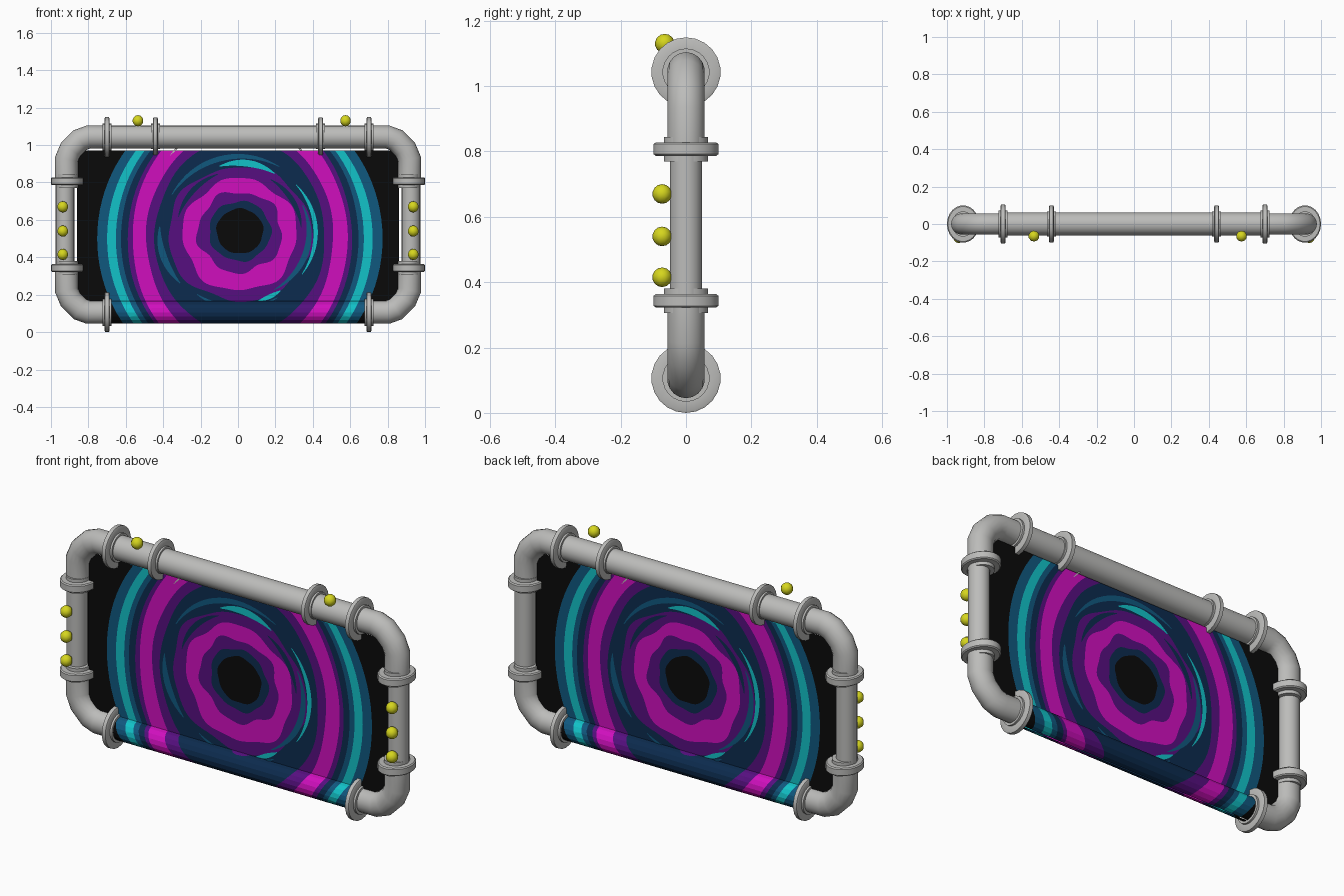
import bpy, bmesh, math
from mathutils import Vector

if "Cube" in bpy.data.objects:
    bpy.data.objects.remove(bpy.data.objects["Cube"])

def lin(h):
    c = [int(h[i:i + 2], 16) / 255 for i in (0, 2, 4)]
    return [x / 12.92 if x <= .04045 else ((x + .055) / 1.055) ** 2.4 for x in c] + [1]

COLOURS = {"grey": "bcbcba", "yellow": "d6d61e", "black": "0a0a0a", "navy": "0c2b4e",
           "teal": "10587f", "cyan": "12c2c8", "purple": "560f80", "magenta": "d00fbe"}
NAMES = list(COLOURS)
MATS = []
for n, h in COLOURS.items():
    m = bpy.data.materials.new(n)
    m.diffuse_color = lin(h)
    m.use_nodes = True
    m.node_tree.nodes["Principled BSDF"].inputs["Base Color"].default_value = m.diffuse_color
    MATS.append(m)

def finish(name, bm, mats, smooth=True):
    me = bpy.data.meshes.new(name)
    bm.to_mesh(me)
    bm.free()
    for m in mats:
        me.materials.append(m)
    ob = bpy.data.objects.new(name, me)
    bpy.context.collection.objects.link(ob)
    if smooth:
        bpy.ops.object.select_all(action='DESELECT')
        ob.select_set(True)
        bpy.context.view_layer.objects.active = ob
        bpy.ops.object.shade_smooth_by_angle(angle=math.radians(35))
    return ob

def tube(name, pts, sides=18):
    """Sweep along (x, z, in-plane radius, y radius) points lying in the y = 0 plane."""
    bm = bmesh.new()
    rings = []
    for i, (x, z, ra, rb) in enumerate(pts):
        dirs = []
        for a, b in ((i - 1, i), (i, i + 1)):
            if a >= 0 and b < len(pts):
                d = Vector((pts[b][0] - pts[a][0], pts[b][1] - pts[a][1]))
                if d.length > 1e-6:
                    dirs.append(d.normalized())
        t = sum(dirs, Vector((0, 0))).normalized()
        k = ra / max(.5, t.dot(dirs[0]))
        rings.append([bm.verts.new((x - t.y * k * math.cos(u), rb * math.sin(u), z + t.x * k * math.cos(u)))
                      for u in (2 * math.pi * j / sides for j in range(sides))])
    for a, b in zip(rings, rings[1:]):
        for j in range(sides):
            q = (j + 1) % sides
            bm.faces.new((a[j], a[q], b[q], b[j]))
    bm.faces.new(rings[0])
    bm.faces.new(rings[-1])
    bmesh.ops.recalc_face_normals(bm, faces=bm.faces)
    return finish(name, bm, [MATS[0]])

TOP, BOT, R, SX = 1.043, .106, .062, .917
MID = (TOP + BOT) / 2

def flange(name, x, z, vertical, ra, rb):
    # thick disc with a small collar on each face
    prof = [(-.034, .68), (-.019, .68), (-.0185, .94), (-.014, 1), (.014, 1), (.0185, .94), (.019, .68), (.034, .68)]
    tube(name, [(x + (0 if vertical else d * .7), z + (d * 1.1 if vertical else 0), ra * s, rb * s)
                for d, s in prof], 22)

# pipe frame
tube("top_pipe", [(-.70, TOP, R, R), (.70, TOP, R, R)])
for sx, side in ((-1, "left"), (1, "right")):
    tube(side + "_pipe", [(sx * .925, .34, .05, .05), (sx * .925, .81, .05, .05)])
    flange(side + "_top_inner_flange", sx * .442, TOP + .004, False, .1, .1)
    for sz, lev in ((-1, "bottom"), (1, "top")):
        path = [(.70, .4685), (.80, .4685), (.845, .452), (.895, .402), (SX, .35), (SX, .235)]
        tube(f"{side}_{lev}_elbow", [(sx * x, MID + sz * z, .061, .058) for x, z in path])
        flange(f"{side}_{lev}_flange", sx * .70, MID + sz * .4685, False, .106, .106)
        flange(f"{side}_{lev}_side_flange", sx * .914, .575 + sz * .232, True, .086, .1)

# yellow bulbs
bulbs = [(-.535, -.065, 1.13), (.575, -.065, 1.13)] + [(s * .937, -.073, z) for s in (-1, 1) for z in (.415, .54, .67)]
for i, p in enumerate(bulbs):
    bm = bmesh.new()
    bmesh.ops.create_uvsphere(bm, u_segments=10, v_segments=7, radius=.03)
    bmesh.ops.translate(bm, verts=bm.verts, vec=p)
    finish(f"bulb_{i + 1}", bm, [MATS[1]])

# swirl rings from the centre out: colour, x radius, z radius, centre z, wobble
RINGS = [("black", .125, .12, .54, .02), ("navy", .165, .16, .54, .03),
         ("purple", .225, .215, .535, .05), ("magenta", .305, .30, .52, .035),
         ("purple", .385, .36, .525, .025), ("navy", .455, .52, .51, .008),
         ("purple", .50, .59, .50, .006), ("magenta", .575, .685, .50, .003),
         ("purple", .60, .70, .50, .002), ("navy", .635, .718, .50, .002),
         ("teal", .663, .735, .50, 0), ("cyan", .71, .757, .50, 0),
         ("teal", .763, .79, .50, 0), ("black", 1.3, 1.3, .50, 0)]
# curved streaks: colour, x radius, z radius, start and end angle, half width
STREAKS = [("cyan", .405, .385, -35, 42, .012), ("teal", .37, .35, -60, 25, .016),
           ("cyan", .35, .375, 58, 108, .018), ("teal", .42, .41, 60, 150, .014),
           ("teal", .43, .40, 175, 222, .018), ("navy", .34, .335, 110, 165, .014),
           ("teal", .40, .40, 235, 300, .014), ("cyan", .38, .375, 285, 305, .012),
           ("navy", .33, .33, 5, 60, .014), ("grey", .515, .60, 125, 137, .004),
           ("grey", .515, .60, 312, 322, .004)]
SEG = 96

def portal(name, turn):
    bm = bmesh.new()
    prev = None
    for i, (col, rx, rz, zc, w) in enumerate(RINGS):
        ring = []
        for j in range(SEG):
            a = 2 * math.pi * j / SEG
            s = 1 + w * (math.sin(5 * a + 2 * i) + .6 * math.sin(9 * a + i))
            ring.append(bm.verts.new((.01 + rx * s * math.cos(a), 0, zc + rz * s * math.sin(a))))
        if prev is None:
            faces = [bm.faces.new(ring)]
        else:
            faces = [bm.faces.new((prev[j], ring[j], ring[(j + 1) % SEG], prev[(j + 1) % SEG])) for j in range(SEG)]
        for f in faces:
            f.material_index = NAMES.index(col)
        prev = ring

    def cut(co, no, clear):
        bmesh.ops.bisect_plane(bm, geom=bm.verts[:] + bm.edges[:] + bm.faces[:], dist=1e-5,
                               plane_co=co, plane_no=no, clear_outer=clear)
    # trim to the frame
    for s in (-1, 1):
        cut((s * .862, 0, 0), (s, 0, 0), True)
        cut((s * .80, 0, .09), (s, 0, -1), True)
        cut((s * .70, 0, 0), (s, 0, 0), False)
    cut((0, 0, .972), (0, 0, 1), True)
    cut((0, 0, BOT - .06), (0, 0, -1), True)
    # round the lower strip into half of the bottom pipe
    for k in range(-3, 5):
        cut((0, 0, BOT + .06 * math.sin(k * math.pi / 8)), (0, 0, 1), False)
    for v in bm.verts:
        h = .06 ** 2 - (v.co.z - BOT) ** 2
        v.co.y = -.003
        if v.co.z < BOT + .06 and abs(v.co.x) < .7005 and h > 0:
            v.co.y = -max(.003, math.sqrt(h))
    # tapered streak plates just proud of the rings
    for col, rx, rz, a0, a1, w in STREAKS:
        last = None
        for j in range(21):
            a = math.radians(a0 + (a1 - a0) * j / 20)
            t = w * math.sin(math.pi * (.04 + .92 * j / 20))
            pair = [bm.verts.new((.01 + (rx + d) * math.cos(a), -.006, .53 + (rz + d) * math.sin(a))) for d in (-t, t)]
            if last:
                f = bm.faces.new((last[0], last[1], pair[1], pair[0]))
                f.material_index = NAMES.index(col)
            last = pair
    if turn:
        for v in bm.verts:
            v.co.x, v.co.y = -v.co.x, -v.co.y
    finish(name, bm, MATS, False)

portal("front_swirl_panel", False)
portal("back_swirl_panel", True)
